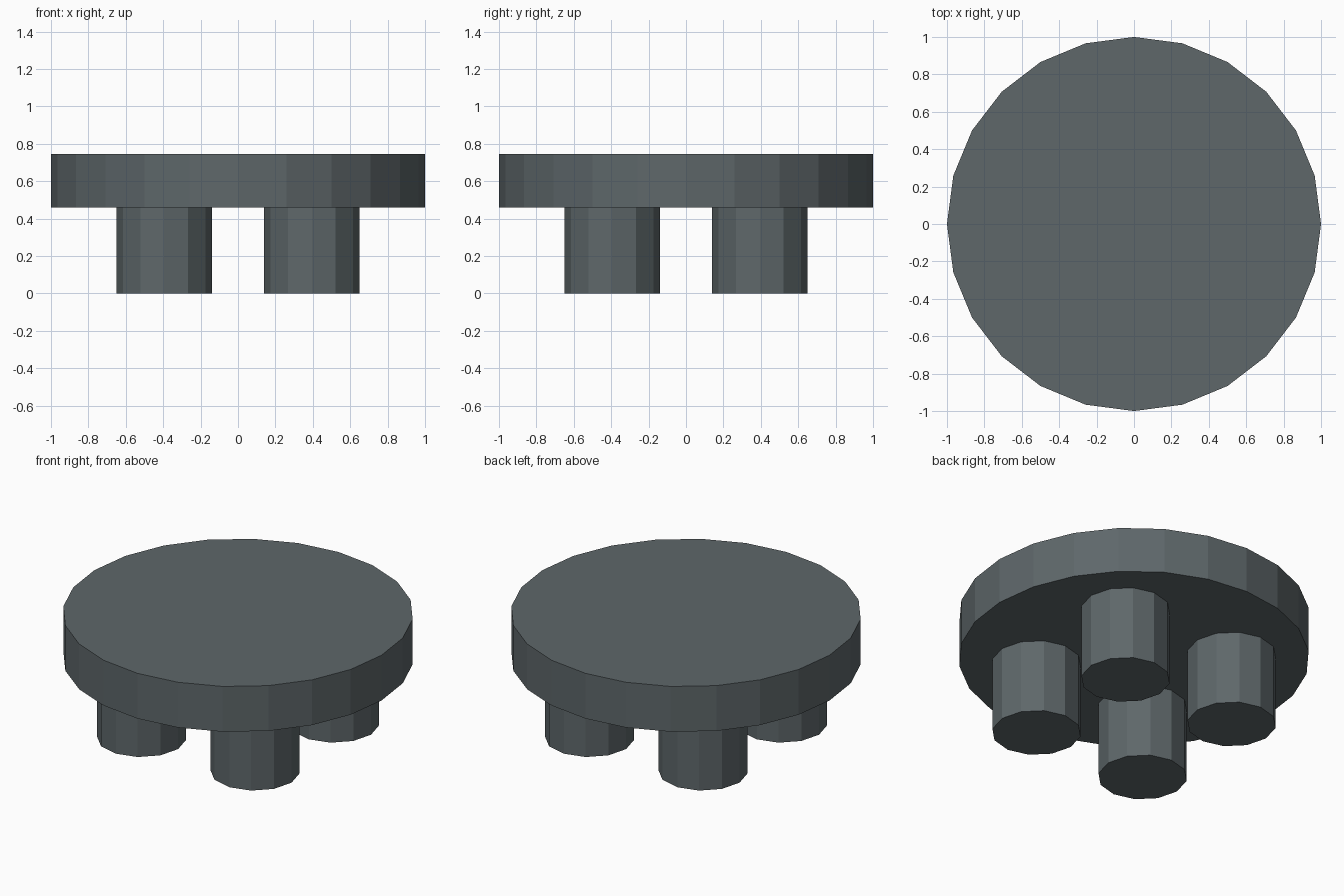
import bpy
import math

if "Cube" in bpy.data.objects:
    bpy.data.objects.remove(bpy.data.objects["Cube"])

slate = bpy.data.materials.new("slate_grey")
slate.diffuse_color = (0.112, 0.136, 0.144, 1.0)
slate.use_nodes = True
slate.node_tree.nodes["Principled BSDF"].inputs["Base Color"].default_value = slate.diffuse_color


def cylinder(name, sides, radius, x, y, z0, z1):
    """Flat-faced upright cylinder with corners on the x and y axes."""
    bpy.ops.mesh.primitive_cylinder_add(
        vertices=sides, radius=radius, depth=z1 - z0,
        location=(x, y, (z0 + z1) / 2))
    obj = bpy.context.object
    obj.name = name
    obj.data.materials.append(slate)
    return obj


# Round top plate
cylinder("top_plate", 24, 1.0, 0, 0, 0.46, 0.745)

# Four round legs
for side, sx in (("left", -1), ("right", 1)):
    for end, sy in (("front", -1), ("back", 1)):
        cylinder(f"{end}_{side}_leg", 12, 0.255, 0.395 * sx, 0.395 * sy, 0, 0.46)
